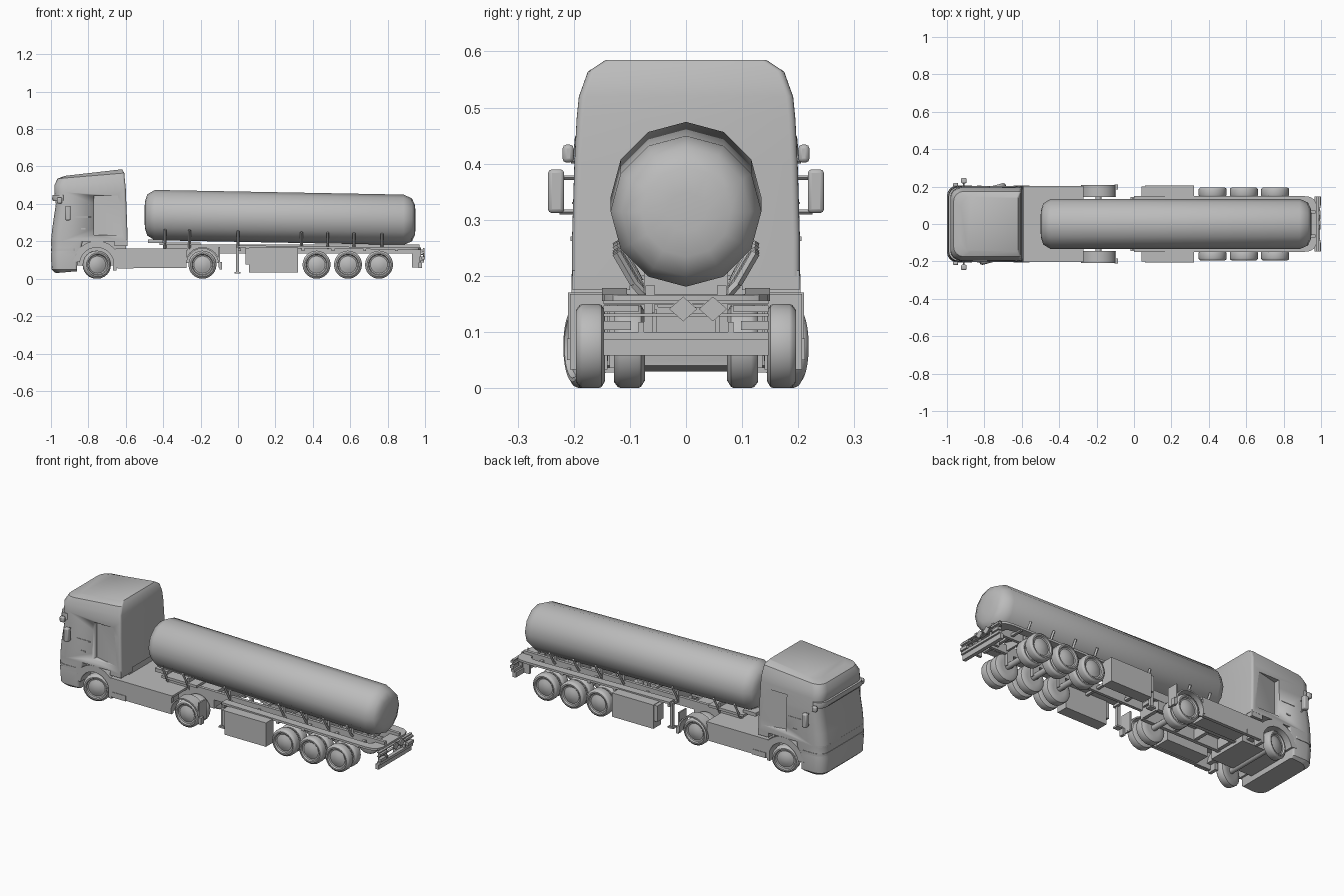
import bpy, bmesh, math
from mathutils import Vector, Matrix

if "Cube" in bpy.data.objects:
    bpy.data.objects.remove(bpy.data.objects["Cube"])

grey = bpy.data.materials.new("plain grey")
grey.diffuse_color = (0.5, 0.5, 0.5, 1)
grey.use_nodes = True
grey.node_tree.nodes["Principled BSDF"].inputs["Base Color"].default_value = grey.diffuse_color


def finish(name, bm, angle=35):
    bmesh.ops.recalc_face_normals(bm, faces=bm.faces[:])
    me = bpy.data.meshes.new(name)
    bm.to_mesh(me)
    bm.free()
    me.materials.append(grey)
    ob = bpy.data.objects.new(name, me)
    bpy.context.collection.objects.link(ob)
    bpy.ops.object.select_all(action='DESELECT')
    ob.select_set(True)
    bpy.context.view_layer.objects.active = ob
    bpy.ops.object.shade_smooth_by_angle(angle=math.radians(angle))
    return ob


def add_loft(bm, rings, caps=True, closed=False):
    vs = [[bm.verts.new(p) for p in r] for r in rings]
    n = len(vs[0])
    pairs = list(zip(vs, vs[1:])) + ([(vs[-1], vs[0])] if closed else [])
    for a, b in pairs:
        for i in range(n):
            bm.faces.new((a[i], a[(i + 1) % n], b[(i + 1) % n], b[i]))
    if caps and not closed:
        bm.faces.new(vs[0])
        bm.faces.new(vs[-1])


def loft(name, rings, angle=35, **kw):
    bm = bmesh.new()
    add_loft(bm, rings, **kw)
    return finish(name, bm, angle)


def boxes(name, spans, mirror=False):
    """Boxes given as (x0, x1, y0, y1, z0, z1), optionally on both sides."""
    bm = bmesh.new()
    for x0, x1, y0, y1, z0, z1 in spans:
        for s in ((1, -1) if mirror else (1,)):
            add_loft(bm, [[(x0, s * y0, z), (x1, s * y0, z), (x1, s * y1, z), (x0, s * y1, z)]
                          for z in (z0, z1)])
    return finish(name, bm)


def bars(name, lines, w=0.008):
    """Square bars between point pairs, on both sides."""
    bm = bmesh.new()
    for p, q in lines:
        for s in (1, -1):
            a, b = (Vector((v[0], s * v[1], v[2])) for v in (p, q))
            d = (b - a).normalized()
            u = d.orthogonal().normalized() * w / 2
            v = d.cross(u)
            add_loft(bm, [[c + u + v, c - u + v, c - u - v, c + u - v] for c in (a, b)])
    return finish(name, bm)


def rounded(xf, xb, hw, zf, zb=None, rf=0.055, rb=0.012):
    """Horizontal ring with rounded corners; height runs from zf in front to zb at the back."""
    zb = zf if zb is None else zb
    pts = []
    for cx, cy, r, a0 in ((xb - rb, hw - rb, rb, 0), (xf + rf, hw - rf, rf, 90),
                          (xf + rf, rf - hw, rf, 180), (xb - rb, rb - hw, rb, 270)):
        for k in range(5):
            a = math.radians(a0 + k * 22.5)
            x = cx + r * math.cos(a)
            pts.append((x, cy + r * math.sin(a), zf + (zb - zf) * (x - xf) / (xb - xf)))
    return pts


def arch(name, cx, cz, r0, r1, y0, y1, a0, a1, n=12):
    """Curved mudguards on both sides."""
    bm = bmesh.new()
    for s in (1, -1):
        rings = []
        for k in range(n + 1):
            a = math.radians(a0 + (a1 - a0) * k / n)
            c, d = math.cos(a), math.sin(a)
            rings.append([(cx + r * c, s * y, cz + r * d)
                          for r, y in ((r0, y0), (r1, y0), (r1, y1), (r0, y1))])
        add_loft(bm, rings)
    return finish(name, bm)


def wheel(name, x, y, width, side, steer=0, n=24):
    """Tyre with sunken rim and raised hub, spun about its axle."""
    h, R = width / 2, 0.075
    prof = [(-h, 0.04), (-h, 0.062), (-h * 0.75, 0.073), (-h * 0.55, R), (h * 0.55, R),
            (h * 0.75, 0.073), (h, 0.064), (h, 0.057), (h - 0.009, 0.053), (h - 0.011, 0.046),
            (h - 0.004, 0.028), (h, 0.012)]
    rings = [[(r * math.cos(2 * math.pi * k / n), side * o, r * math.sin(2 * math.pi * k / n))
              for k in range(n)] for o, r in prof]
    ob = loft(name, rings)
    ob.data.transform(Matrix.Translation((x, y * side, R)) @ Matrix.Rotation(math.radians(steer), 4, 'Z'))


# Cab shell with a sloping roof and tapered sides
cab = loft("cab", [
    rounded(-1.0, -0.59, 0.203, 0.20), rounded(-0.993, -0.592, 0.203, 0.27),
    rounded(-0.974, -0.597, 0.199, 0.40), rounded(-0.982, -0.60, 0.195, 0.46, 0.48),
    rounded(-0.982, -0.604, 0.191, 0.50, 0.52), rounded(-0.965, -0.608, 0.175, 0.535, 0.565),
    rounded(-0.925, -0.62, 0.145, 0.55, 0.585)])
# Wedge recess behind each door
for s in (1, -1):
    cut = loft("recess_cutter", [[(-0.77, s * 0.165, z), (-0.77, s * 0.25, z), (-0.61, s * 0.25, z),
                                  (-0.61, s * 0.205, z)] for z in (0.235, 0.445)])
    mod = cab.modifiers.new("recess", 'BOOLEAN')
    mod.operation, mod.object, mod.solver = 'DIFFERENCE', cut, 'EXACT'
    bpy.context.view_layer.objects.active = cab
    bpy.ops.object.modifier_apply(modifier=mod.name)
    bpy.data.objects.remove(cut)

# Bumper, front trim and sun visor
loft("bumper", [rounded(-0.975, -0.86, 0.185, 0.03, 0.04), rounded(-0.997, -0.86, 0.200, 0.05),
                rounded(-1.0, -0.858, 0.205, 0.13), rounded(-0.997, -0.84, 0.203, 0.145),
                rounded(-1.0, -0.83, 0.203, 0.205)])
loft("front_trim", [rounded(-1.0, -0.87, 0.2055, z) for z in (0.148, 0.162)])
loft("sun_visor", [rounded(-0.988, -0.93, 0.201, 0.415), rounded(-0.994, -0.93, 0.200, 0.425),
                   rounded(-0.992, -0.93, 0.198, 0.448)])
boxes("door_trim", [(-0.87, -0.785, 0.19, 0.2035, 0.328, 0.332),
                    (-0.84, -0.815, 0.19, 0.206, 0.262, 0.27)], True)
boxes("engine_block", [(-0.87, -0.6, -0.12, 0.12, 0.07, 0.2)])
boxes("cab_side_sill", [(-0.66, -0.592, 0.1, 0.202, 0.175, 0.21)], True)

# Mirrors and their arms
loft_parts = [(-0.925, -0.895, 0.217, 0.246, 0.312, 0.39), (-0.968, -0.94, 0.2, 0.22, 0.402, 0.434)]
mirror_ob = boxes("mirrors", loft_parts, True)
bev = mirror_ob.modifiers.new("round", 'BEVEL')
bev.width, bev.segments = 0.007, 2
bars("mirror_arms", [((-0.91, 0.19, 0.314), (-0.91, 0.225, 0.314)),
                     ((-0.95, 0.18, 0.405), (-0.95, 0.205, 0.405)),
                     ((-0.91, 0.19, 0.375), (-0.91, 0.225, 0.375))], 0.006)

# Tractor chassis, deck, side panels and mudguards
arch("front_mudguards", -0.755, 0.075, 0.092, 0.128, 0.12, 0.204, 5, 172)
arch("drive_mudguards", -0.19, 0.075, 0.086, 0.094, 0.145, 0.208, -5, 185)
boxes("tractor_rails", [(-0.9, -0.1, 0.05, 0.07, 0.085, 0.155)], True)
boxes("tractor_crossmembers", [(x, x + 0.02, -0.06, 0.06, 0.09, 0.145) for x in (-0.6, -0.45, -0.32, -0.12)])
boxes("deck", [(-0.655, -0.27, -0.204, 0.204, 0.15, 0.162)])
boxes("side_skirts", [(-0.65, -0.275, 0.185, 0.204, 0.057, 0.155),
                      (-0.645, -0.56, 0.19, 0.207, 0.055, 0.085),
                      (-0.668, -0.65, 0.15, 0.204, 0.045, 0.16)], True)
boxes("fuel_tanks", [(-0.56, -0.3, 0.1, 0.187, 0.062, 0.14)], True)
boxes("mud_flaps", [(-0.105, -0.097, 0.145, 0.21, 0.06, 0.17), (-0.1, -0.085, 0.185, 0.212, 0.05, 0.088)], True)

# Fifth wheel and trailer nose
boxes("fifth_wheel", [(-0.33, -0.1, -0.07, 0.07, 0.155, 0.175), (-0.42, -0.2, -0.085, 0.085, 0.18, 0.194),
                      (-0.48, -0.4, -0.06, 0.06, 0.19, 0.21)])

# Tank: twelve-sided barrel sloping down to the back
loft("tank", [[(x, r * math.sin(k * math.pi / 6), 0.341 - 0.0186 * (x + 0.5) + r * math.cos(k * math.pi / 6))
               for k in range(12)]
              for x, r in ((-0.5, 0.035), (-0.497, 0.075), (-0.485, 0.11), (-0.445, 0.1345), (0.885, 0.1345),
                           (0.93, 0.115), (0.946, 0.08), (0.95, 0.035))], angle=50)

# Tank cradle struts
struts = []
for x in (-0.39, -0.26, 0.0, 0.34, 0.48, 0.62, 0.77):
    dz = -0.0186 * x
    struts += [((x, 0.07, 0.162), (x, 0.092, 0.20 + dz)), ((x, 0.092, 0.20 + dz), (x, 0.124, 0.255 + dz))]
bars("cradle_struts", struts, 0.011)
boxes("cradle_saddles", [(x - 0.006, x + 0.006, -0.075, 0.075, 0.15, 0.215) for x in (-0.26, 0.0, 0.34, 0.48, 0.62, 0.77)])

# Trailer frame with walkway around the back of the tank
boxes("trailer_rails", [(-0.4, 0.97, 0.055, 0.072, 0.135, 0.183)], True)
boxes("trailer_crossmembers", [(x, x + 0.015, -0.145, 0.145, 0.148, 0.162) for x in (0.0, 0.18, 0.34, 0.5, 0.67, 0.84)])
outer = [(0.0, 0.15), (0.90, 0.15), (0.94, 0.145), (0.965, 0.13), (0.978, 0.10)]
inner = [(0.0, 0.105), (0.87, 0.105), (0.895, 0.10), (0.908, 0.09), (0.914, 0.07)]
path = list(zip(outer, inner))
path += [((a[0], -a[1]), (b[0], -b[1])) for a, b in reversed(path)]
loft("walkway", [[(p[0], p[1], z - 0.012 * p[0]) for p, z in ((a, 0.178), (b, 0.178), (b, 0.166), (a, 0.166))]
                 for a, b in path])
boxes("landing_legs", [(-0.012, 0.006, 0.118, 0.136, 0.035, 0.17), (-0.02, 0.014, 0.11, 0.144, 0.028, 0.037)], True)

# Side lockers
loft_lockers = [(0.06, 0.32, 0.14, 0.207, 0.033, 0.168), (0.04, 0.06, 0.145, 0.2, 0.075, 0.165)]
boxes("side_lockers", loft_lockers, True)

# Rear bumper, light bars and hazard plates
boxes("rear_bumper", [(0.975, 0.995, -0.147, 0.147, 0.086, 0.1), (0.965, 0.985, -0.147, 0.147, 0.058, 0.086),
                      (0.975, 0.99, -0.147, 0.147, 0.128, 0.133), (0.975, 0.99, -0.147, 0.147, 0.15, 0.156)])
boxes("rear_lights", [(0.98, 1.0, 0.098, 0.147, 0.104, 0.12), (0.98, 0.998, 0.085, 0.147, 0.136, 0.147),
                      (0.97, 0.995, 0.075, 0.085, 0.09, 0.118)], True)
boxes("bumper_hangers", [(0.93, 0.978, 0.06, 0.075, 0.06, 0.165)], True)
loft_bm = bmesh.new()
for y in (-0.005, 0.048):
    add_loft(loft_bm, [[(x, y - 0.025, 0.141), (x, y, 0.119), (x, y + 0.025, 0.141), (x, y, 0.163)]
                       for x in (0.99, 0.996)])
finish("hazard_plates", loft_bm)

# Wheels and axles
for s, side in ((1, "left"), (-1, "right")):
    wheel("front_wheel_" + side, -0.755, 0.178, 0.05, s, 15)
    for tag, x in (("drive", -0.19), ("trailer_a", 0.42), ("trailer_b", 0.588), ("trailer_c", 0.754)):
        wheel(tag + "_outer_wheel_" + side, x, 0.17, 0.052, s)
        wheel(tag + "_inner_wheel_" + side, x, 0.101, 0.055, s)
bm = bmesh.new()
for x in (-0.755, -0.19, 0.42, 0.588, 0.754):
    add_loft(bm, [[(x + 0.016 * math.cos(k * math.pi / 6), y, 0.075 + 0.016 * math.sin(k * math.pi / 6))
                   for k in range(12)] for y in (-0.16, 0.16)])
finish("axles", bm)
boxes("axle_hangers", [(x - 0.02, x + 0.02, 0.052, 0.07, 0.07, 0.14) for x in (0.42, 0.588, 0.754)], True)
